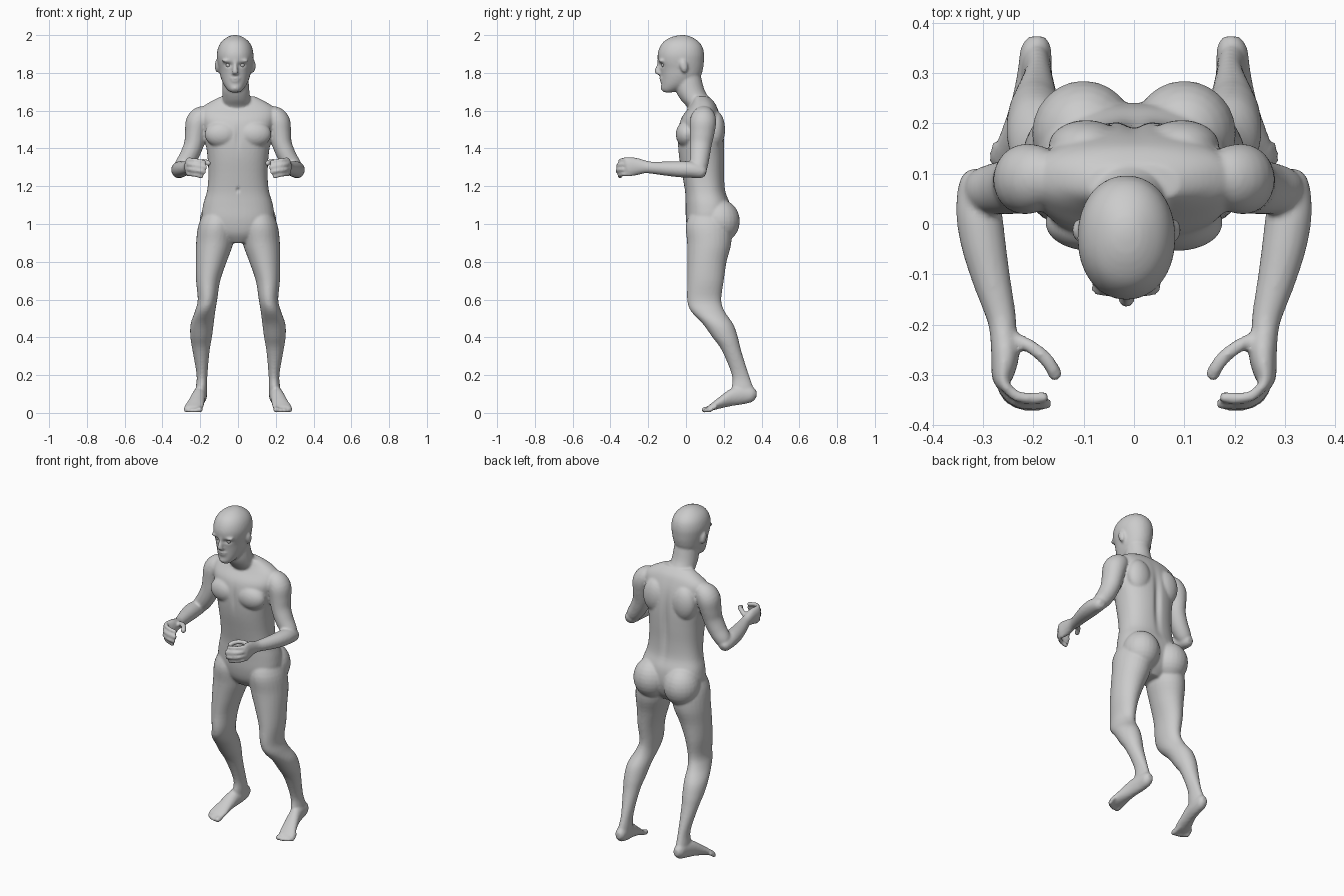
import bpy, bmesh, math
from mathutils import Vector, Matrix

bm = bmesh.new()
X, Y, Z = Vector((1, 0, 0)), Vector((0, 1, 0)), Vector((0, 0, 1))


def spline(pts, n=4):
    p = [Vector(q) for q in pts]
    p = [p[0]] + p + [p[-1]]
    out = []
    for i in range(1, len(p) - 2):
        a, b, c, d = p[i - 1:i + 3]
        for k in range(n):
            t = k / n
            out.append((b * 2 + (c - a) * t + (a * 2 - b * 5 + c * 4 - d) * t * t
                        + (b * 3 - a - c * 3 + d) * t ** 3) * 0.5)
    return out + [p[-2]]


def loft(stations, sign=1, axis=None, side=X, power=2.0, sides=24):
    """Closed tube through stations (x, y, z, half width, half depth)."""
    st = spline(stations)
    pos = [Vector(s[:3]) for s in st]
    rings = []
    for i, s in enumerate(st):
        t = axis or (pos[min(i + 1, len(st) - 1)] - pos[max(i - 1, 0)]).normalized()
        u = (side - t * side.dot(t)).normalized()
        w = t.cross(u)
        ring = []
        for k in range(sides):
            c, q = math.cos(math.tau * k / sides), math.sin(math.tau * k / sides)
            cu = math.copysign(abs(c) ** (2 / power), c)
            cw = math.copysign(abs(q) ** (2 / power), q)
            v = pos[i] + u * cu * max(s[3], .002) + w * cw * max(s[4], .002)
            ring.append(bm.verts.new((v.x * sign, v.y, v.z)))
        rings.append(ring)
    faces = [bm.faces.new(rings[0]), bm.faces.new(rings[-1])]
    for a, b in zip(rings, rings[1:]):
        for k in range(sides):
            j = (k + 1) % sides
            faces.append(bm.faces.new((a[k], a[j], b[j], b[k])))
    bmesh.ops.recalc_face_normals(bm, faces=faces)


def levels(rows, **kw):
    """Loft of horizontal sections (z, x0, x1, y0, y1)."""
    loft([((a + b) / 2, (c + d) / 2, z, (b - a) / 2, (d - c) / 2)
          for z, a, b, c, d in rows], axis=Z, **kw)


def blob(c, r, rot=0):
    m = Matrix.Translation(c) @ Matrix.Rotation(rot, 4, 'X') @ Matrix.Diagonal((*r, 1))
    bmesh.ops.create_uvsphere(bm, u_segments=24, v_segments=14, radius=1, matrix=m)


def tube(pts, r, sign):
    loft([(*pts[0], r, r)] + [(*p, r, r) for p in pts[1:]]
         + [(*(Vector(pts[-1]) + (Vector(pts[-1]) - Vector(pts[-2])).normalized() * r * .6), r * .4, r * .4)],
         sign=sign, side=Z, sides=12)


# torso
levels([(z, -w, w, f, b) for z, w, f, b in (
    (.90, .06, .05, .18), (.95, .15, .015, .22), (1.02, .19, .0, .24),
    (1.10, .185, -.002, .235), (1.17, .165, -.005, .21), (1.25, .157, -.018, .203),
    (1.35, .161, -.036, .204), (1.43, .172, -.043, .203), (1.50, .185, -.04, .197),
    (1.56, .20, -.025, .185), (1.61, .195, .01, .168), (1.645, .15, .03, .15),
    (1.675, .09, .04, .12))], power=2.35, sides=40)

# neck
levels([(1.58, -.09, .08, .02, .16), (1.62, -.085, .075, .005, .15),
        (1.66, -.082, .066, -.03, .127), (1.71, -.083, .06, -.055, .098),
        (1.78, -.08, .055, -.06, .08)])

# head
HX = -.015
levels([(z, HX - w, HX + w, f, b) for z, w, f, b in (
    (1.697, .025, -.118, -.07), (1.712, .042, -.13, -.02), (1.74, .062, -.131, .035),
    (1.78, .078, -.132, .076), (1.82, .086, -.137, .09), (1.86, .094, -.148, .095),
    (1.90, .097, -.15, .096), (1.94, .088, -.137, .086), (1.97, .068, -.113, .062),
    (1.992, .037, -.07, .025), (2.0, .012, -.03, -.005))], power=2.1, sides=32)

# nose, lips, chin, ears
loft([(HX, -.137, 1.868, .010, .014), (HX, -.142, 1.84, .010, .014),
      (HX, -.148, 1.815, .014, .018), (HX, -.145, 1.798, .018, .018),
      (HX, -.135, 1.79, .014, .012)], axis=Z, sides=16)
blob((HX, -.128, 1.771), (.027, .013, .007))
blob((HX, -.126, 1.757), (.024, .013, .007))
blob((HX, -.118, 1.72), (.026, .016, .018))
for s in (1, -1):
    blob((HX + s * .095, -.012, 1.837), (.013, .021, .036), .2)
    blob((HX + s * .038, -.128, 1.864), (.034, .018, .009))

for s in (1, -1):
    # chest, shoulder blade and buttock masses
    blob((s * .085, .002, 1.475), (.092, .056, .07))
    blob((s * .095, .155, 1.50), (.075, .052, .10))
    blob((s * .10, .18, 1.015), (.103, .105, .115))

    # leg
    levels([(1.09, .04, .165, .04, .19), (1.0, .02, .208, .0, .235),
            (.9, .025, .222, .006, .24), (.8, .06, .224, .008, .215),
            (.7, .094, .222, .008, .20), (.6, .11, .213, .006, .187),
            (.54, .12, .227, .025, .203), (.47, .129, .251, .09, .25),
            (.40, .138, .252, .14, .275), (.33, .15, .241, .19, .292),
            (.2, .162, .219, .243, .333), (.13, .163, .224, .242, .358),
            (.08, .166, .224, .25, .368)], sign=s, sides=28)

    # foot
    loft([(.193, .373, .10, .016, .018), (.195, .35, .098, .03, .040),
          (.198, .30, .095, .034, .050), (.208, .24, .083, .037, .047),
          (.222, .18, .055, .044, .032), (.232, .14, .034, .05, .021),
          (.236, .115, .023, .044, .013)], sign=s, axis=-Y)
    # toes
    for x, tip, r in ((.203, .092, .015), (.227, .094, .011), (.245, .10, .011),
                      (.262, .11, .0105), (.277, .123, .010)):
        tube([(x * .9 + .022, .16, .036), (x, (tip + .16) / 2, .023), (x, tip, r)], r, s)

    # upper arm
    loft([(.15, .09, 1.59, .03, .035), (.18, .092, 1.575, .055, .06),
          (.212, .09, 1.54, .064, .07), (.224, .085, 1.48, .057, .065),
          (.234, .078, 1.42, .052, .058), (.262, .072, 1.355, .049, .053),
          (.298, .068, 1.30, .043, .045), (.318, .066, 1.265, .024, .026)], sign=s)
    # forearm and palm
    loft([(.316, .105, 1.268, .018, .018), (.314, .085, 1.275, .034, .034),
          (.309, .03, 1.287, .045, .043), (.301, -.03, 1.29, .045, .043),
          (.286, -.10, 1.293, .039, .038), (.265, -.18, 1.298, .030, .032),
          (.260, -.215, 1.302, .027, .034), (.256, -.26, 1.304, .028, .046),
          (.262, -.305, 1.302, .021, .05), (.262, -.322, 1.30, .011, .042)], sign=s)
    # fingers and thumb
    for z, dx, dy in ((1.339, .0, .012), (1.313, .006, .0), (1.287, .0, -.002), (1.262, -.014, .008)):
        tube([(.264, -.29, z), (.258, -.332 + dy, z + .002), (.225, -.357 + dy, z - .002),
              (.176 - dx, -.357 + dy, z - .012)], .0115, s)
    tube([(.245, -.225, 1.31), (.205, -.244, 1.328), (.172, -.272, 1.33), (.155, -.302, 1.32)], .014, s)

# fuse the parts into one continuous skin
mesh = bpy.data.meshes.new("body")
bm.to_mesh(mesh)
bm.free()
body = bpy.data.objects.new("body", mesh)
bpy.context.collection.objects.link(body)
bpy.context.view_layer.objects.active = body
body.select_set(True)
rm = body.modifiers.new("fuse", 'REMESH')
rm.mode, rm.voxel_size = 'VOXEL', .007
sm = body.modifiers.new("soften", 'SMOOTH')
sm.factor, sm.iterations = .5, 5
for m in ("fuse", "soften"):
    bpy.ops.object.modifier_apply(modifier=m)

# sculpted dents: eye sockets, navel, spine groove, breastbone
dents = [((HX + s * .036, -.14, 1.842), (.02, .04, .011), .012) for s in (1, -1)]
dents += [((0, -.01, 1.18), (.007, .03, .012), .012), ((0, .2, 1.36), (.02, .06, .16), -.014),
          ((0, -.045, 1.46), (.012, .04, .06), .006)]
for c, r, push in dents:
    for v in body.data.vertices:
        d = sum(((v.co[i] - c[i]) / r[i]) ** 2 for i in range(3))
        if d < 6:
            v.co.y += push * math.exp(-d)
bpy.ops.object.shade_smooth()

# eyeballs
for s, label in ((1, "left_eye"), (-1, "right_eye")):
    bpy.ops.mesh.primitive_uv_sphere_add(segments=16, ring_count=10, radius=.014,
                                         location=(HX + s * .036, -.116, 1.842))
    bpy.context.object.name = label
    bpy.ops.object.shade_smooth()
